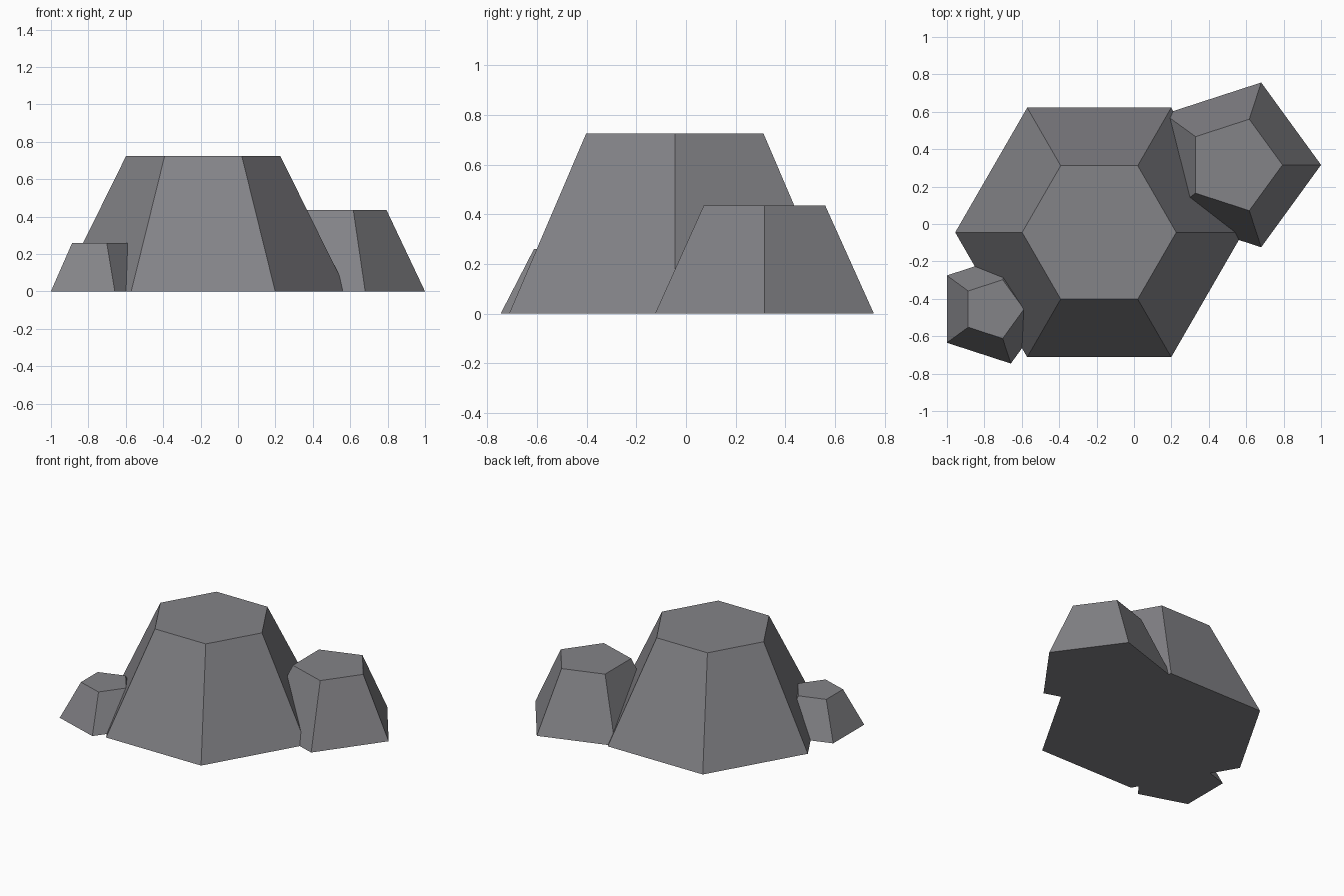
import bpy
import bmesh
from math import cos, sin, tau

cube = bpy.data.objects.get("Cube")
if cube:
    bpy.data.objects.remove(cube, do_unlink=True)

# Stone colour shared by all rocks
stone = bpy.data.materials.new("stone grey")
stone.use_nodes = True
colour = (0.23, 0.228, 0.245, 1)
stone.diffuse_color = colour
bsdf = stone.node_tree.nodes["Principled BSDF"]
bsdf.inputs["Base Color"].default_value = colour
bsdf.inputs["Roughness"].default_value = 0.9


def rock(name, sides, centre, base_radius, top_radius, height):
    """Flat-topped tapered rock with one corner pointing along +x."""
    bm = bmesh.new()
    rings = []
    for radius, z in ((base_radius, 0), (top_radius, height)):
        angles = [tau * i / sides for i in range(sides)]
        rings.append([bm.verts.new((radius * cos(a), radius * sin(a), z)) for a in angles])
    base, top = rings
    bm.faces.new(base[::-1])
    bm.faces.new(top)
    for i in range(sides):
        j = (i + 1) % sides
        bm.faces.new((base[i], base[j], top[j], top[i]))
    mesh = bpy.data.meshes.new(name)
    bm.to_mesh(mesh)
    bm.free()
    mesh.materials.append(stone)
    obj = bpy.data.objects.new(name, mesh)
    obj.location = (*centre, 0)
    bpy.context.collection.objects.link(obj)
    return obj


# One large boulder with two smaller ones leaning into it
rock("large_rock", 6, (-0.186, -0.045), 0.77, 0.412, 0.725)
rock("medium_rock", 5, (0.537, 0.316), 0.463, 0.257, 0.435)
rock("small_rock", 5, (-0.753, -0.455), 0.306, 0.165, 0.26)
